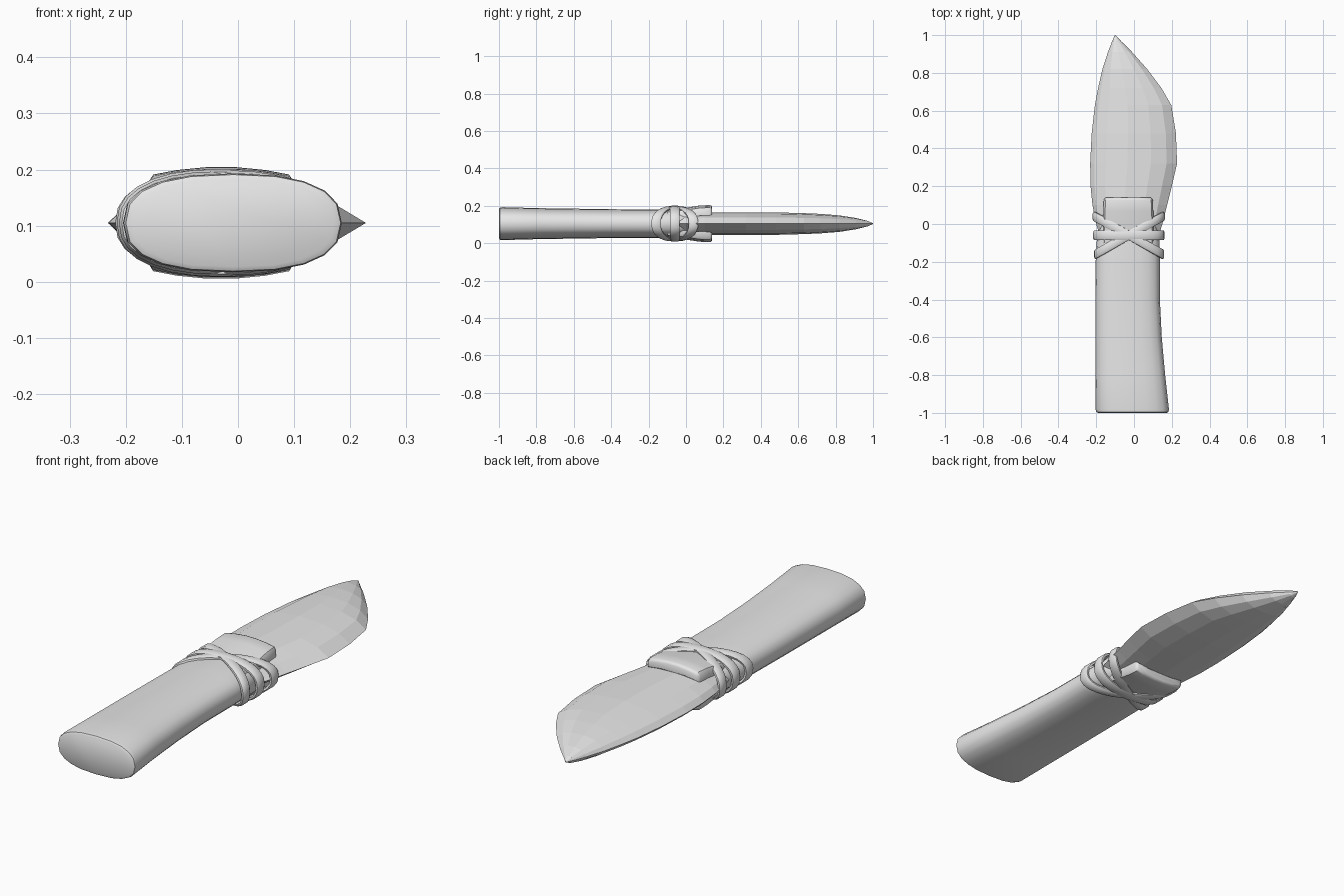
import bpy, bmesh
from math import sin, cos, pi, radians, copysign

cube = bpy.data.objects.get("Cube")
if cube:
    bpy.data.objects.remove(cube, do_unlink=True)

grey = bpy.data.materials.new("pale grey")
grey.use_nodes = True
grey.diffuse_color = (0.8, 0.8, 0.8, 1)
grey.node_tree.nodes["Principled BSDF"].inputs["Base Color"].default_value = (0.8, 0.8, 0.8, 1)

MID_Z = 0.105


def loft(name, rings, smooth=None, caps=True, closed=False):
    """Skin a list of equal-length rings into one object."""
    bm = bmesh.new()
    loops = [[bm.verts.new(p) for p in ring] for ring in rings]
    pairs = list(zip(loops, loops[1:])) + ([(loops[-1], loops[0])] if closed else [])
    for a, b in pairs:
        for i in range(len(a)):
            j = (i + 1) % len(a)
            bm.faces.new((a[i], a[j], b[j], b[i]))
    if caps and not closed:
        bm.faces.new(loops[0])
        bm.faces.new(loops[-1])
    bmesh.ops.recalc_face_normals(bm, faces=bm.faces)
    mesh = bpy.data.meshes.new(name)
    bm.to_mesh(mesh)
    bm.free()
    mesh.materials.append(grey)
    obj = bpy.data.objects.new(name, mesh)
    bpy.context.collection.objects.link(obj)
    if smooth:
        bpy.ops.object.select_all(action='DESELECT')
        obj.select_set(True)
        bpy.context.view_layer.objects.active = obj
        bpy.ops.object.shade_smooth_by_angle(angle=radians(smooth))
    return obj


def oval(angle, power=0.8):
    """Point on a slightly squared unit oval."""
    c, s = cos(angle), sin(angle)
    return copysign(abs(c) ** power, c), copysign(abs(s) ** power, s)


# Blade: y, left edge, right edge, half thickness
stations = [(-0.1, -0.17, 0.12, 0.058), (0.0, -0.2, 0.15, 0.06), (0.1, -0.22, 0.175, 0.06),
            (0.2, -0.23, 0.2, 0.06), (0.32, -0.232, 0.228, 0.06), (0.48, -0.224, 0.222, 0.06),
            (0.63, -0.207, 0.197, 0.056), (0.72, -0.19, 0.145, 0.052), (0.82, -0.167, 0.07, 0.044),
            (0.91, -0.138, -0.01, 0.03), (0.97, -0.115, -0.07, 0.015), (1.0, -0.101, -0.099, 0.002)]
upper = [(0.05, 0.36), (0.18, 0.8), (0.43, 1), (0.7, 0.88), (0.88, 0.55)]
section = [(0, 0)] + upper + [(1, 0)] + [(t, -h) for t, h in reversed(upper)]
loft("blade", [[(l + (r - l) * t, y, MID_Z + h * k) for t, k in section]
               for y, l, r, h in stations])

# Handle: y, left side, right side, half thickness, with a rounded butt
grip = [(-1.0, -0.19, 0.173, 0.078), (-0.995, -0.2, 0.183, 0.086), (-0.98, -0.204, 0.185, 0.088),
        (-0.8, -0.205, 0.165, 0.083), (-0.6, -0.205, 0.147, 0.08), (-0.4, -0.205, 0.137, 0.077),
        (-0.2, -0.203, 0.137, 0.076), (-0.05, -0.195, 0.135, 0.077), (0.0, -0.17, 0.11, 0.074)]
rings = []
for y, l, r, h in grip:
    ring = []
    for i in range(20):
        c, s = oval(2 * pi * i / 20)
        ring.append(((l + r) / 2 + c * (r - l) / 2, y, MID_Z + s * h))
    rings.append(ring)
loft("handle", rings, smooth=40)

# Tongues of the split handle, flaring over both faces of the blade
for side, name in ((1, "upper_tongue"), (-1, "lower_tongue")):
    rings = []
    for y, half, top, thick in ((-0.1, 0.135, 0.076, 0.03), (0.0, 0.135, 0.086, 0.04),
                                (0.07, 0.132, 0.097, 0.045), (0.125, 0.13, 0.1, 0.046),
                                (0.135, 0.126, 0.097, 0.04), (0.14, 0.118, 0.09, 0.028)):
        ring = []
        for f in (-1, -0.93, -0.6, -0.2, 0.2, 0.6, 0.93, 1):
            drop = 0.016 * f * f + (0.012 if abs(f) == 1 else 0)
            ring.append((-0.03 + half * f, y, MID_Z + side * (top - drop)))
        for f in (1, 0.5, -0.5, -1):
            ring.append((-0.03 + half * f, y, MID_Z + side * (top - thick - 0.01 * f * f)))
        rings.append(ring)
    loft(name, rings, smooth=40)


# Binding: flat straps looped around the joint
def strap(name, y0, slope, grow, width):
    rings = []
    for i in range(28):
        c, s = oval(2 * pi * i / 28, 0.85)
        y = y0 + slope * c
        ring = []
        for out, dy in ((0, -0.5), (0.008, -0.5), (0.013, -0.3), (0.013, 0.3), (0.008, 0.5), (0, 0.5)):
            ring.append((-0.027 + c * (0.17 + grow + out + 0.06 * max(y + 0.04, 0)),
                         y + dy * width, MID_Z + s * (0.077 + grow + out)))
        rings.append(ring)
    loft(name, rings, smooth=35, closed=True)


strap("straight_strap", -0.06, 0.0, 0.006, 0.052)
strap("rising_strap", -0.06, 0.1, 0.002, 0.05)
strap("falling_strap", -0.06, -0.1, 0.004, 0.05)
